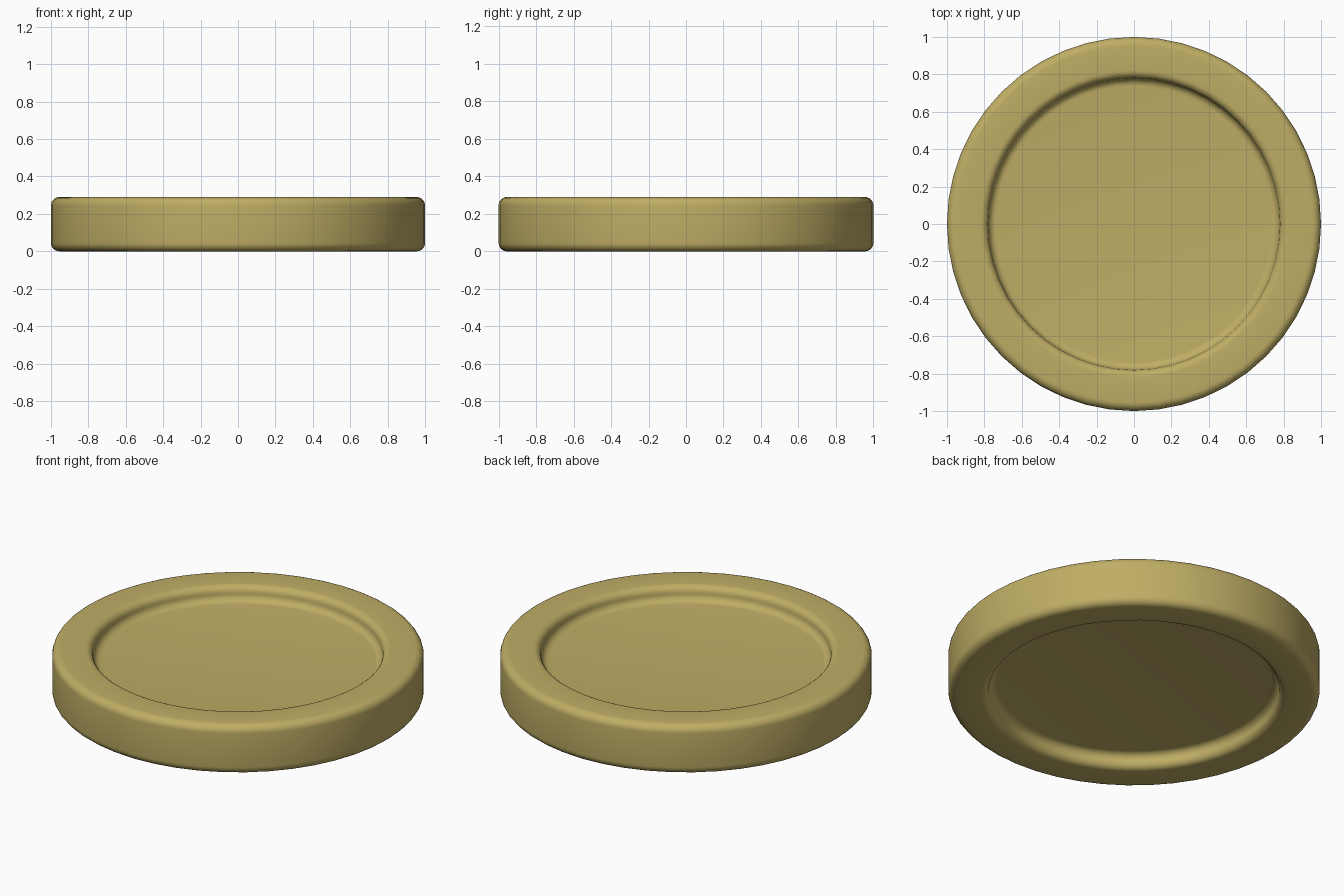
import bpy, bmesh
from math import sin, cos, pi, radians

if "Cube" in bpy.data.objects:
    bpy.data.objects.remove(bpy.data.objects["Cube"])

SIDES = 48
HEIGHT = 0.29


def arc(r, z, radius, start, end, steps=6):
    """Quarter-round points in the radius/height plane."""
    angles = [radians(start + (end - start) * i / steps) for i in range(steps + 1)]
    return [(r + radius * cos(a), z + radius * sin(a)) for a in angles]


def lathe(name, profile):
    """Spin a profile around z and cap both ends with flat discs."""
    bm = bmesh.new()
    rings = [[bm.verts.new((r * cos(2 * pi * i / SIDES), r * sin(2 * pi * i / SIDES), z))
              for i in range(SIDES)] for r, z in profile]
    for a, b in zip(rings, rings[1:]):
        for i in range(SIDES):
            j = (i + 1) % SIDES
            bm.faces.new((a[i], a[j], b[j], b[i]))
    bm.faces.new(rings[0][::-1])
    bm.faces.new(rings[-1])
    bmesh.ops.remove_doubles(bm, verts=bm.verts, dist=0.0001)
    bmesh.ops.recalc_face_normals(bm, faces=bm.faces)
    mesh = bpy.data.meshes.new(name)
    bm.to_mesh(mesh)
    bm.free()
    obj = bpy.data.objects.new(name, mesh)
    bpy.context.collection.objects.link(obj)
    return obj


# Half profile: recessed floor, soft step, rounded rim
EDGE, STEP, WALL = 0.045, 0.042, 0.78
upper = (arc(1 - EDGE, HEIGHT - EDGE, EDGE, 0, 90)
         + arc(WALL + STEP, HEIGHT - STEP, STEP, 90, 180)
         + arc(WALL - STEP, HEIGHT - STEP, STEP, 0, -90))
lower = [(r, HEIGHT - z) for r, z in reversed(upper)]
disc = lathe("rimmed_disc", lower + upper)

# Brass colour
brass = bpy.data.materials.new("brass")
brass.diffuse_color = (0.52, 0.42, 0.13, 1)
brass.use_nodes = True
brass.node_tree.nodes["Principled BSDF"].inputs["Base Color"].default_value = brass.diffuse_color
disc.data.materials.append(brass)

bpy.context.view_layer.objects.active = disc
disc.select_set(True)
bpy.ops.object.shade_smooth_by_angle(angle=radians(40))
